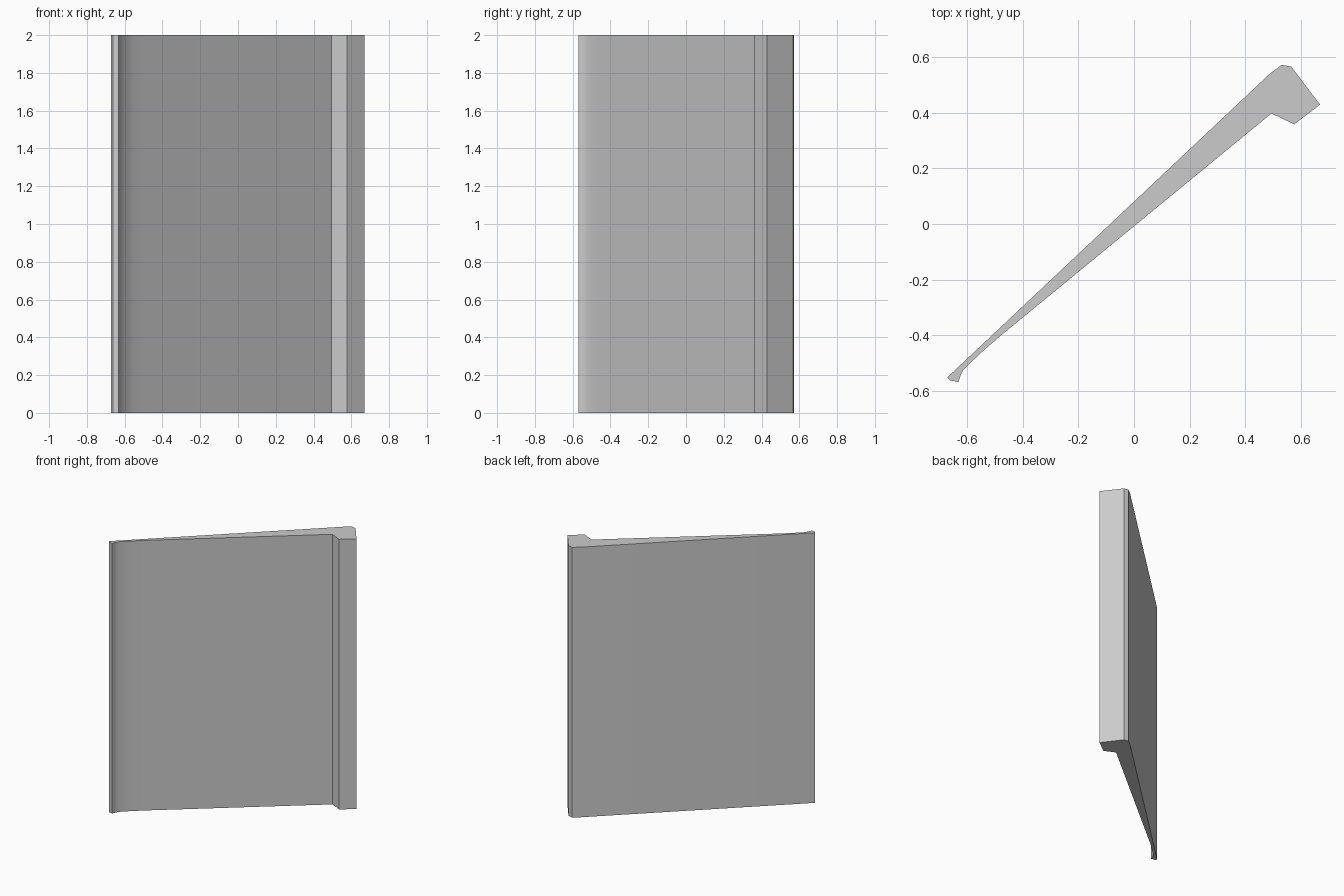
import bpy
import bmesh

if "Cube" in bpy.data.objects:
    bpy.data.objects.remove(bpy.data.objects["Cube"])

# Plan outline of the panel: thin lipped edge, long tapering web, thick hooked edge
OUTLINE = [
    (-0.672, -0.552), (-0.662, -0.563), (-0.632, -0.569), (-0.625, -0.547),
    (-0.614, -0.524), (-0.55, -0.463), (-0.48, -0.402),
    (0.495, 0.398), (0.577, 0.359), (0.670, 0.430),
    (0.566, 0.567), (0.532, 0.573), (0.49, 0.542),
]
HEIGHT = 2.0

grey = bpy.data.materials.new("plain grey")
grey.diffuse_color = (0.6, 0.6, 0.6, 1.0)
grey.use_nodes = True
grey.node_tree.nodes["Principled BSDF"].inputs["Base Color"].default_value = grey.diffuse_color

# Extrude the outline upward into one closed solid
bm = bmesh.new()
base = bm.faces.new([bm.verts.new((x, y, 0.0)) for x, y in OUTLINE])
result = bmesh.ops.extrude_face_region(bm, geom=[base], use_keep_orig=True)
top = [v for v in result["geom"] if isinstance(v, bmesh.types.BMVert)]
bmesh.ops.translate(bm, verts=top, vec=(0.0, 0.0, HEIGHT))
bmesh.ops.recalc_face_normals(bm, faces=bm.faces)

mesh = bpy.data.meshes.new("tapered_panel")
bm.to_mesh(mesh)
bm.free()
mesh.materials.append(grey)
panel = bpy.data.objects.new("tapered_panel", mesh)
bpy.context.collection.objects.link(panel)

# Smooth the gentle bends, keep the corners sharp
bpy.context.view_layer.objects.active = panel
panel.select_set(True)
bpy.ops.object.shade_smooth_by_angle(angle=0.52)
